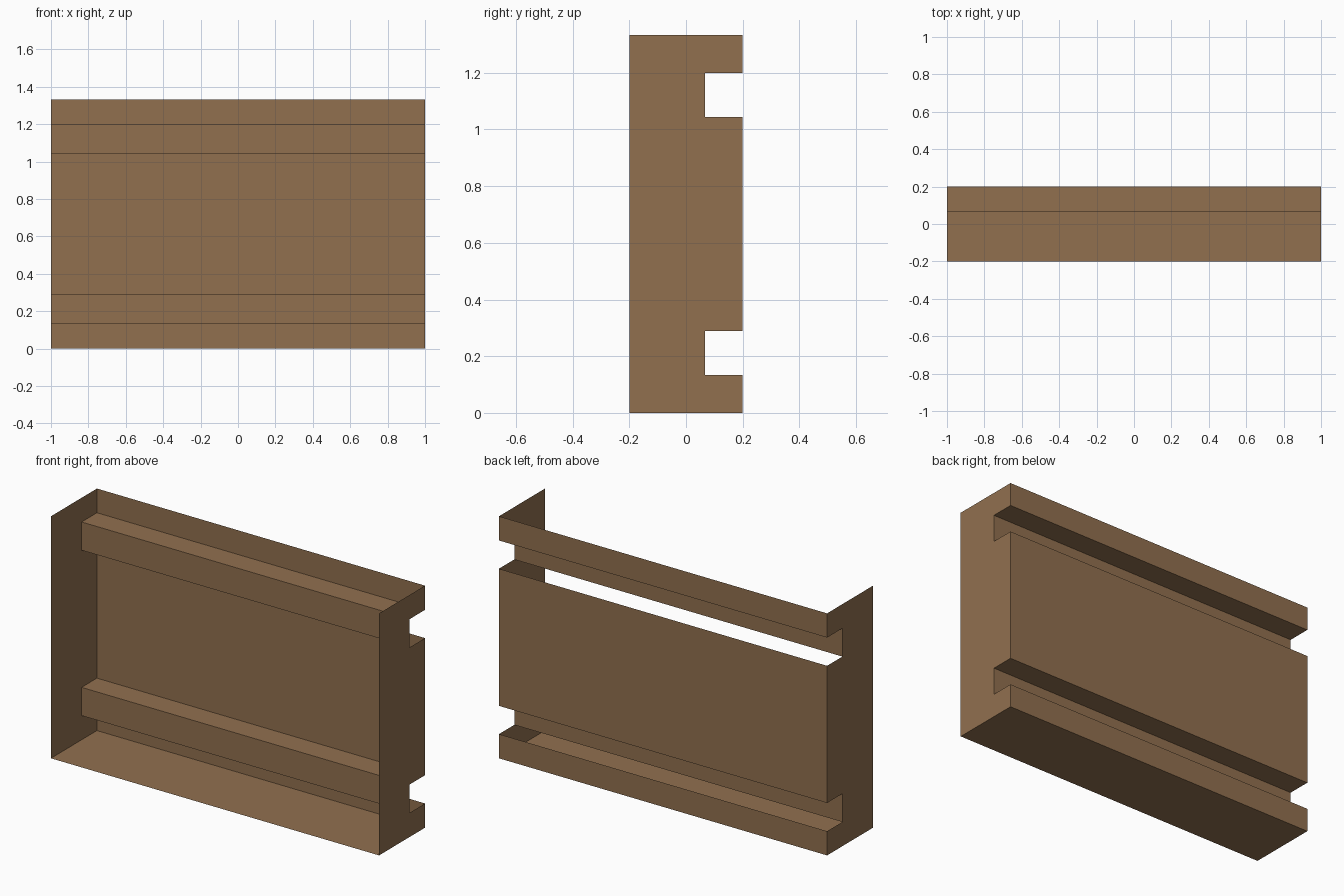
import bpy

if "Cube" in bpy.data.objects:
    bpy.data.objects.remove(bpy.data.objects["Cube"])

wood = bpy.data.materials.new("brown wood")
wood.diffuse_color = (0.283, 0.162, 0.078, 1)
wood.use_nodes = True
wood.node_tree.nodes["Principled BSDF"].inputs["Base Color"].default_value = wood.diffuse_color

HALF, FRONT, BACK, SLOT = 1.0, -0.2, 0.2, 0.0667
TOP = 1.3333
SLOTS = [(0.1333, 0.2889), (1.0444, 1.2)]


def make(name, verts, faces):
    mesh = bpy.data.meshes.new(name)
    mesh.from_pydata(verts, [], faces)
    mesh.materials.append(wood)
    obj = bpy.data.objects.new(name, mesh)
    bpy.context.collection.objects.link(obj)
    return obj


def strip(name, a, b):
    """Thin sheet running the full width between two (y, z) profile points."""
    make(name, [(HALF, *a), (-HALF, *a), (-HALF, *b), (HALF, *b)], [(0, 1, 2, 3)])


# Floor sheet, facing down
strip("floor", (BACK, 0), (FRONT, 0))

# Back panels between the slots
levels = [0, *SLOTS[0], *SLOTS[1], TOP]
for name, lo, hi in zip(("lower", "middle", "upper"), levels[::2], levels[1::2]):
    strip(name + "_back_panel", (BACK, lo), (BACK, hi))

# Slots: recessed wall and ceiling, open underneath
for name, (lo, hi) in zip(("lower", "upper"), SLOTS):
    strip(name + "_slot_wall", (SLOT, lo), (SLOT, hi))
    strip(name + "_slot_ceiling", (SLOT, hi), (BACK, hi))

# Notched end panels; the front and top of the box stay open
profile = [(FRONT, 0), (BACK, 0)]
for lo, hi in SLOTS:
    profile += [(BACK, lo), (SLOT, lo), (SLOT, hi), (BACK, hi)]
profile += [(BACK, TOP), (FRONT, TOP)]
for name, x in (("right_end_panel", HALF), ("left_end_panel", -HALF)):
    order = list(range(len(profile)))
    make(name, [(x, y, z) for y, z in profile], [order if x > 0 else order[::-1]])
